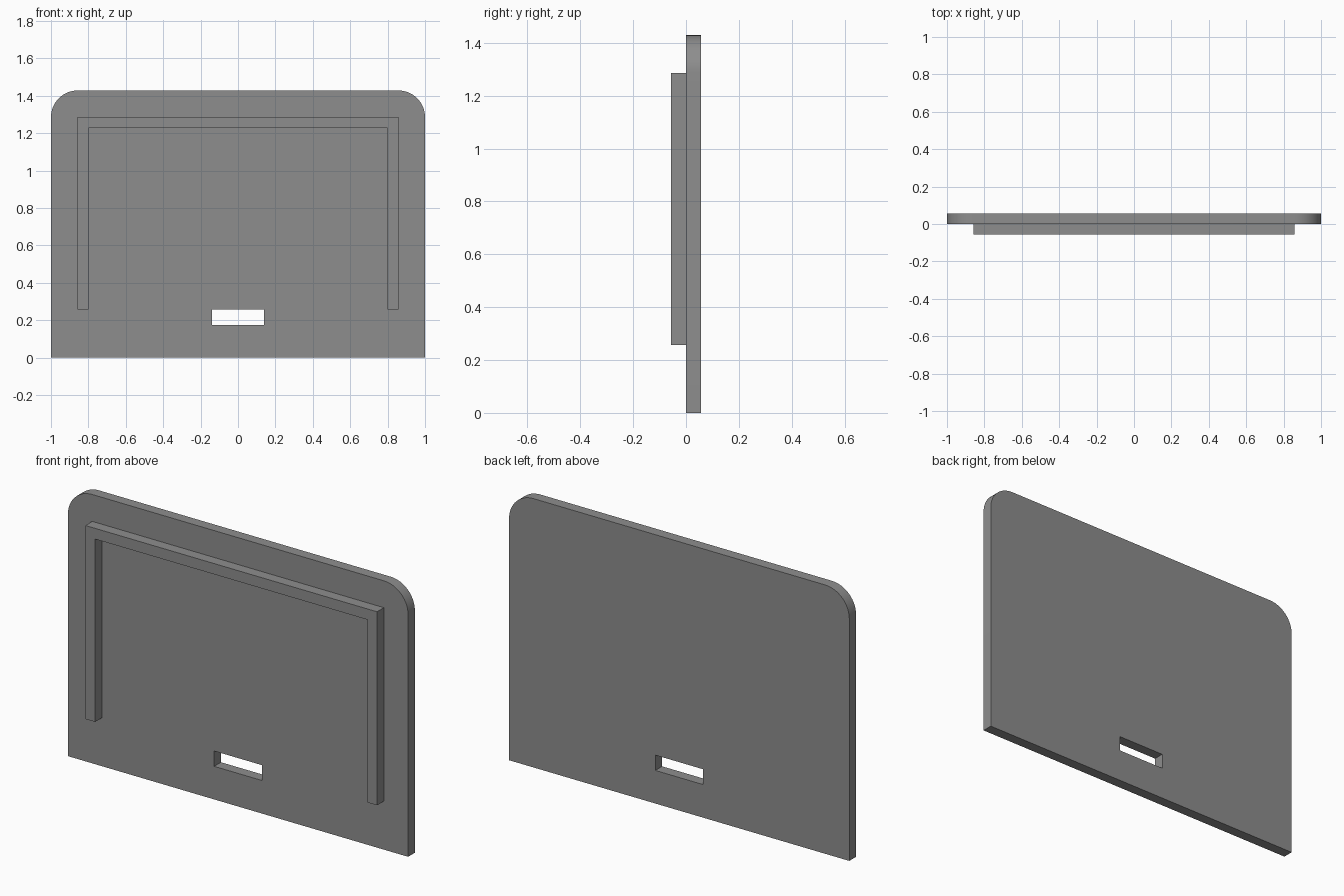
import bpy, bmesh, math

if "Cube" in bpy.data.objects:
    bpy.data.objects.remove(bpy.data.objects["Cube"])

U = 2 / 70            # base unit: the panel is 70 units wide
THICK = 2 * U

grey = bpy.data.materials.new("grey")
grey.diffuse_color = (0.27, 0.27, 0.27, 1)
grey.use_nodes = True
grey.node_tree.nodes["Principled BSDF"].inputs["Base Color"].default_value = grey.diffuse_color


def prism(name, outline, y0, y1):
    """Extrude an x/z outline (in units) from y0 to y1."""
    bm = bmesh.new()
    face = bm.faces.new([bm.verts.new((x * U, y0, z * U)) for x, z in outline])
    ext = bmesh.ops.extrude_face_region(bm, geom=[face])
    moved = [v for v in ext["geom"] if isinstance(v, bmesh.types.BMVert)]
    bmesh.ops.translate(bm, verts=moved, vec=(0, y1 - y0, 0))
    bmesh.ops.recalc_face_normals(bm, faces=bm.faces)
    mesh = bpy.data.meshes.new(name)
    bm.to_mesh(mesh)
    bm.free()
    mesh.materials.append(grey)
    ob = bpy.data.objects.new(name, mesh)
    bpy.context.collection.objects.link(ob)
    return ob


# Panel with two rounded top corners
R, STEPS = 5, 16
outline = [(-35, 0), (35, 0)]
for cx, start in ((30, 0), (-30, 90)):
    for i in range(STEPS + 1):
        a = math.radians(start + 90 * i / STEPS)
        outline.append((cx + R * math.cos(a), 45 + R * math.sin(a)))
panel = prism("panel", outline, 0, THICK)

# Slot through the panel
slot = prism("slot_cutter", [(-4.9, 6.15), (4.9, 6.15), (4.9, 9), (-4.9, 9)], -THICK, 2 * THICK)
slot.hide_render = True
slot.hide_viewport = True
cut = panel.modifiers.new("slot", "BOOLEAN")
cut.operation = "DIFFERENCE"
cut.solver = "EXACT"
cut.object = slot

# Raised three-sided rib on the front
half = [(30, 9), (30, 45)]
inner = [(28, 43), (28, 9)]
rib = half + [(-x, z) for x, z in reversed(half)] + [(-x, z) for x, z in reversed(inner)] + inner
prism("front_rib", rib, -THICK, 0)

# Smooth the rounded corners, keep the edges sharp
bpy.context.view_layer.objects.active = panel
panel.select_set(True)
bpy.ops.object.shade_smooth_by_angle(angle=math.radians(30))
